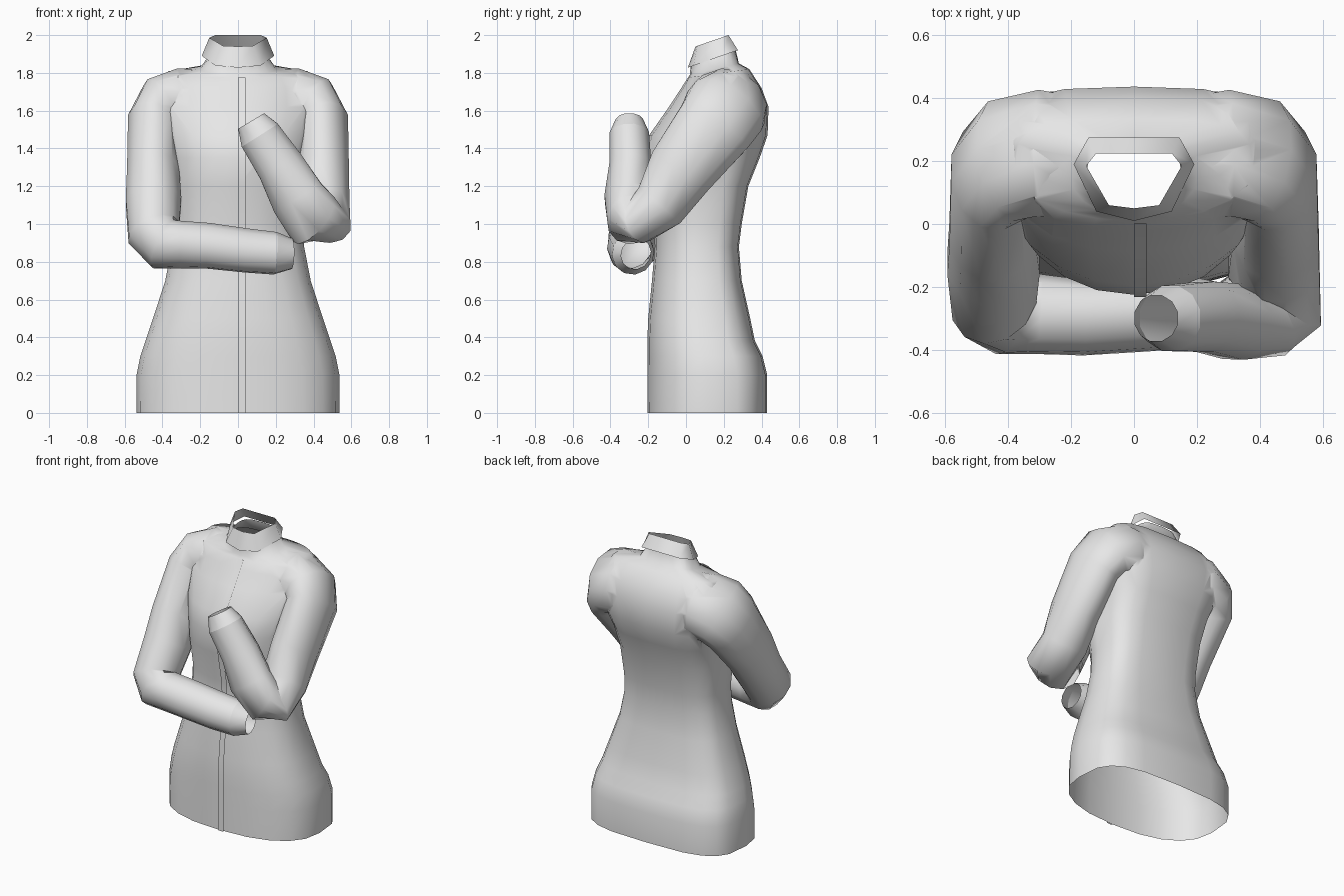
import bpy, bmesh, math
from mathutils import Vector

cube = bpy.data.objects.get("Cube")
if cube:
    bpy.data.objects.remove(cube, do_unlink=True)

cloth = bpy.data.materials.new("grey_cloth")
cloth.use_nodes = True
grey = (0.8, 0.8, 0.8, 1)
cloth.diffuse_color = grey
for node in cloth.node_tree.nodes:
    if node.type == 'BSDF_PRINCIPLED':
        node.inputs["Base Color"].default_value = grey


def smooth(obj):
    bpy.ops.object.select_all(action='DESELECT')
    obj.select_set(True)
    bpy.context.view_layer.objects.active = obj
    bpy.ops.object.shade_smooth_by_angle(angle=math.radians(60))


def loft(name, rings, closed=True, caps=False):
    """Skin a list of point rings into one smooth surface."""
    bm = bmesh.new()
    rows = [[bm.verts.new(p) for p in ring] for ring in rings]
    n = len(rows[0])
    for a, b in zip(rows, rows[1:]):
        for i in range(n if closed else n - 1):
            j = (i + 1) % n
            bm.faces.new((a[i], a[j], b[j], b[i]))
    if caps:
        bm.faces.new(rows[0])
        bm.faces.new(rows[-1])
    if closed:
        bmesh.ops.recalc_face_normals(bm, faces=bm.faces)
    mesh = bpy.data.meshes.new(name)
    bm.to_mesh(mesh)
    bm.free()
    mesh.materials.append(cloth)
    obj = bpy.data.objects.new(name, mesh)
    bpy.context.collection.objects.link(obj)
    smooth(obj)
    return obj


def body_ring(z_front, z_back, half, front, back, sides=20):
    """Rounded section with a squarer back, tilted from z_front to z_back."""
    ring = []
    for i in range(sides):
        t = 2 * math.pi * i / sides - math.pi / 2
        c, s = math.cos(t), math.sin(t)
        power = 2.4 - .4 * min(z_front / 1.5, 1) if s < 0 else 3.4
        x = half * math.copysign(abs(c) ** (2 / power), c)
        d = (1 + math.copysign(abs(s) ** (2 / power), s)) / 2
        ring.append((x, front + d * (back - front), z_front + d * (z_back - z_front)))
    return ring


def sleeve(side, path, sides=12):
    """Loft a sleeve and its cuff along (centre, radius, radius along ref, ref, phase)."""
    pts = [Vector(p[0]) for p in path]
    rings = []
    for i, (_, ru, rv, ref, phase) in enumerate(path):
        t = Vector()
        if i:
            t += (pts[i] - pts[i - 1]).normalized()
        if i < len(pts) - 1:
            t += (pts[i + 1] - pts[i]).normalized()
        t.normalize()
        v = (ref - t * ref.dot(t)).normalized()
        u = t.cross(v)
        angles = [2 * math.pi * (k + 0.5) / sides + phase for k in range(sides)]
        rings.append([pts[i] + u * ru * math.cos(a) + v * rv * math.sin(a) for a in angles])
    loft(side + "_cuff", rings[-2:])
    return loft(side + "_sleeve", rings[:-1], caps=True), rings[-2]


# Torso: height, half width, front y, back y
torso = [
    (0, .537, -.205, .43), (.2, .537, -.205, .43), (.3, .517, -.205, .405),
    (.38, .49, -.205, .365), (.5, .45, -.2, .34), (.7, .385, -.18, .295),
    (.88, .35, -.165, .28), (1.0, .345, -.17, .295), (1.2, .36, -.21, .33),
    (1.35, .375, -.225, .39), (1.47, .41, -.195, .432), (1.62, .44, -.09, .437),
    (1.72, .43, -.025, .4)]
rings = [body_ring(z, z, w, f, b) for z, w, f, b in torso]
rings += [body_ring(1.775, 1.82, .38, .01, .335),
          body_ring(1.79, 1.85, .2, .02, .28),
          body_ring(1.84, 1.925, .15, .025, .262)]
body = loft("body", rings, caps=True)
openings = [rings[0], rings[-1]]

# Front placket: thin overlapping strip down the chest
edge = [(z, f) for z, w, f, b in torso] + [(1.775, .01)]
loft("front_placket", [[(0, f - .008, z), (.04, f - .008, z)] for z, f in edge],
     closed=False)

# Standing collar: half outlines mirrored, rising towards the back
collar = []
for z, rise, half in ((1.828, .092, [(0, .01), (.12, .04), (.192, .19), (.145, .275)]),
                      (1.94, .06, [(0, .05), (.08, .06), (.152, .185), (.12, .225)])):
    outline = half + [(-x, y) for x, y in reversed(half[1:])]
    span = half[-1][1] - half[0][1]
    collar.append([(x, y, z + rise * (y - half[0][1]) / span) for x, y in outline])
loft("collar", collar)

# Shoulder and upper arm shared by both sides: centre, width and depth radius
shoulder = [((.15, .2, 1.62), .19, .2), ((.3, .22, 1.62), .2, .215),
            ((.4, .205, 1.6), .165, .225), ((.45, .155, 1.52), .14, .215),
            ((.45, -.03, 1.28), .142, .185)]
fold = Vector((0, -.78, .62))
across = Vector((1, 0, 0))

# Left arm: folded up towards the chin
forearm = [((.445, -.14, 1.1), .15, .15), ((.45, -.245, 1.015), .12, .167),
           ((.4, -.285, 1.025), .14, .17), ((.315, -.31, 1.14), .125, .15),
           ((.225, -.295, 1.305), .115, .13), ((.115, -.3, 1.47), .108, .117),
           ((.07, -.3, 1.545), .075, .083)]
left = sleeve("left", [(*p, fold, 0) for p in shoulder]
              + [(*p, across, -math.pi / 2) for p in forearm])

# Right arm: laid across the waist
forearm = [((-.447, -.125, 1.12), .152, .16), ((-.445, -.245, .955), .145, .16),
           ((-.395, -.28, .893), .14, .142), ((-.3, -.287, .89), .125, .13),
           ((-.16, -.298, .885), .125, .118), ((.04, -.29, .86), .122, .112),
           ((.195, -.28, .845), .115, .112), ((.285, -.265, .842), .085, .078)]
mirrored = [((-x, y, z), width, depth) for (x, y, z), width, depth in shoulder]
right = sleeve("right", [(*p, fold, 0) for p in mirrored + forearm])

# Join the sleeves to the torso as one garment
for arm, end in (left, right):
    openings.append(end)
    bpy.context.view_layer.objects.active = body
    mod = body.modifiers.new("join", 'BOOLEAN')
    mod.operation = 'UNION'
    mod.solver = 'EXACT'
    mod.use_self = True
    mod.object = arm
    bpy.ops.object.modifier_apply(modifier=mod.name)
    bpy.data.objects.remove(arm, do_unlink=True)

# Open the hem, neck and wrists
bm = bmesh.new()
bm.from_mesh(body.data)
lids = set()
for ring in openings:
    pts = [Vector(p) for p in ring]
    middle = sum(pts, Vector()) / len(pts)
    reach = max((p - middle).length for p in pts) + .01
    third = len(pts) // 3
    normal = (pts[third] - pts[0]).cross(pts[2 * third] - pts[0]).normalized()
    lids.update(f for f in bm.faces if all(
        abs((v.co - middle).dot(normal)) < .0005 and (v.co - middle).length < reach
        for v in f.verts))
bmesh.ops.delete(bm, geom=list(lids), context='FACES')
bm.to_mesh(body.data)
bm.free()
smooth(body)
